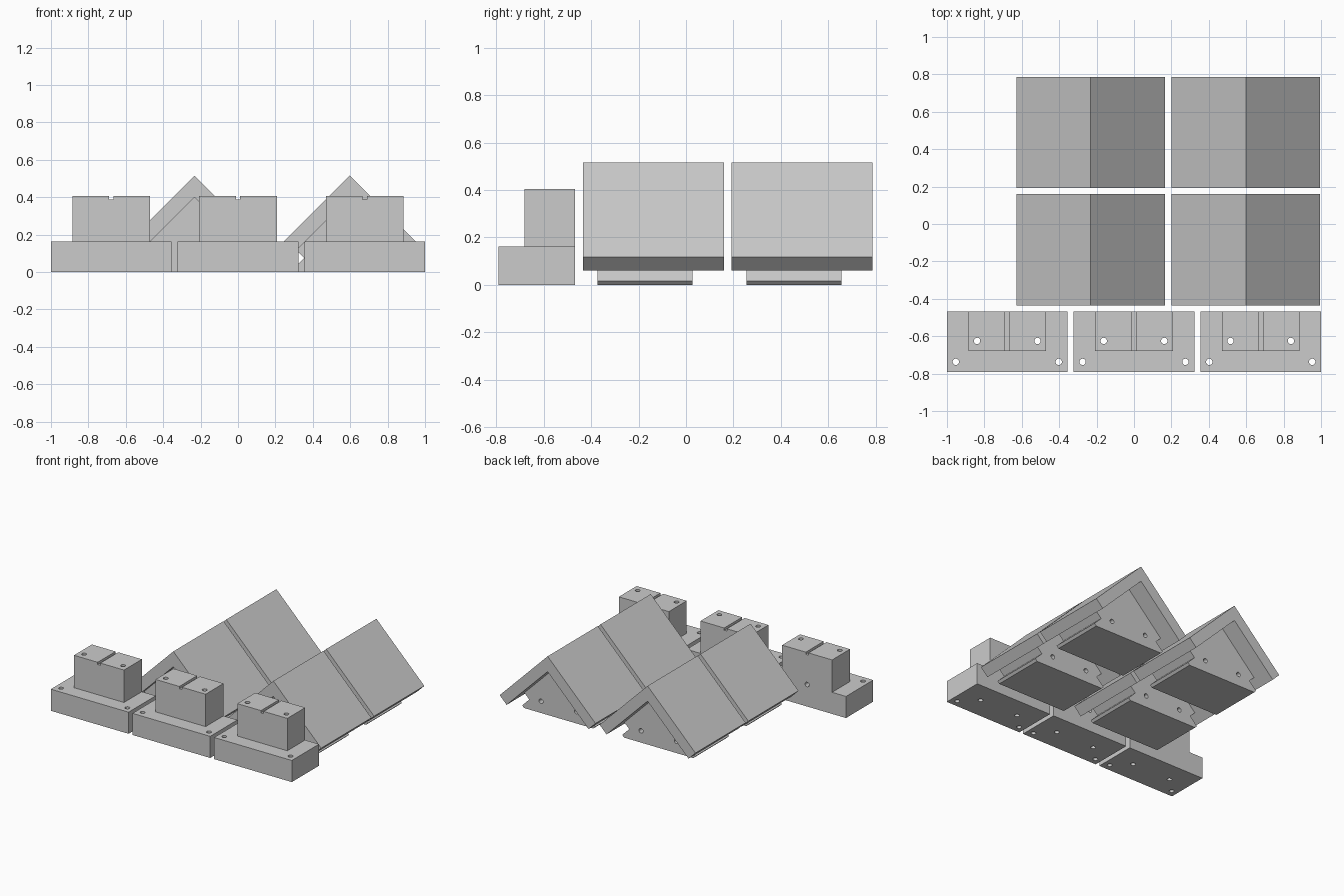
import bpy, bmesh, math
from mathutils import Matrix, Vector

if "Cube" in bpy.data.objects:
    bpy.data.objects.remove(bpy.data.objects["Cube"])

grey = bpy.data.materials.new("plain_grey")
grey.diffuse_color = (0.6, 0.6, 0.6, 1)
grey.use_nodes = True
grey.node_tree.nodes["Principled BSDF"].inputs["Base Color"].default_value = grey.diffuse_color


def new_object(name, bm):
    bmesh.ops.recalc_face_normals(bm, faces=bm.faces)
    me = bpy.data.meshes.new(name)
    bm.to_mesh(me)
    bm.free()
    ob = bpy.data.objects.new(name, me)
    bpy.context.collection.objects.link(ob)
    me.materials.append(grey)
    return ob


def prism(name, outline, axis, a, b):
    """Extrude a 2D outline along x (outline = y,z) or y (outline = x,z)."""
    bm = bmesh.new()
    pt = (lambda u, v: (a, u, v)) if axis == 'x' else (lambda u, v: (u, a, v))
    face = bm.faces.new([bm.verts.new(pt(u, v)) for u, v in outline])
    new = bmesh.ops.extrude_face_region(bm, geom=[face])["geom"]
    shift = Vector((b - a, 0, 0)) if axis == 'x' else Vector((0, b - a, 0))
    bmesh.ops.translate(bm, vec=shift,
                        verts=[g for g in new if isinstance(g, bmesh.types.BMVert)])
    return new_object(name, bm)


def box(name, x0, x1, y0, y1, z0, z1):
    return prism(name, [(y0, z0), (y1, z0), (y1, z1), (y0, z1)], 'x', x0, x1)


def drill(name, centre, axis, length, r=0.017):
    """Cylinder cutter centred on a point, along y or z."""
    bm = bmesh.new()
    m = Matrix.Translation(centre)
    if axis == 'y':
        m = m @ Matrix.Rotation(math.pi / 2, 4, 'X')
    bmesh.ops.create_cone(bm, cap_ends=True, segments=24, radius1=r, radius2=r,
                          depth=length, matrix=m)
    return new_object(name, bm)


def cut(ob, cutters):
    for c in cutters:
        mod = ob.modifiers.new("cut", 'BOOLEAN')
        mod.operation = 'DIFFERENCE'
        mod.solver = 'EXACT'
        mod.object = c
        c.hide_render = True
    # bake the cuts, then remove the cutters
    dg = bpy.context.evaluated_depsgraph_get()
    me = bpy.data.meshes.new_from_object(ob.evaluated_get(dg))
    ob.modifiers.clear()
    ob.data = me
    for c in cutters:
        bpy.data.objects.remove(c)
    # smooth the hole walls only
    me.shade_smooth()
    me.set_sharp_from_angle(angle=math.radians(30))


# Stepped blocks: wide base, narrow upper step, centre groove, screw holes
STEP = [(-0.79, 0), (-0.468, 0), (-0.468, 0.405), (-0.68, 0.405), (-0.68, 0.162), (-0.79, 0.162)]
for i, cx in enumerate((-0.6775, 0, 0.6775)):
    block = prism(f"stepped_block_{i + 1}", STEP, 'x', cx - 0.3225, cx + 0.3225)
    cutters = []
    for s in (-1, 1):
        xa, xb = sorted((cx + s * 0.2075, cx + s * 0.4))
        cutters += [
            box("shoulder_cutter", xa, xb, -0.9, -0.4, 0.162, 0.5),
            drill("upper_hole_cutter", (cx + s * 0.1615, -0.625, 0.2), 'z', 0.6),
            drill("base_hole_cutter", (cx + s * 0.275, -0.737, 0.1), 'z', 0.4),
        ]
    cutters.append(box("groove_cutter", cx - 0.011, cx + 0.011, -0.9, -0.4, 0.388, 0.5))
    cutters.append(drill("rear_hole_cutter", (cx, -0.468, 0.165), 'y', 0.2))
    cut(block, cutters)

# Half outlines, mirrored: folded roof and the notched wedge beneath it
ROOF = [(0.3975, 0.1175), (0.34, 0.06)]
WEDGE = [(0.285, 0.115), (0.244, 0.075), (0.303, 0.016), (0.287, 0)]


def mirrored(half, cx, top, under=None):
    right = [(cx + x, z) for x, z in half]
    left = [(cx - x, z) for x, z in reversed(half)]
    return [(cx, top)] + right + ([(cx, under)] if under else []) + left


for i, cx in enumerate((-0.232, 0.5975)):
    for j, y in enumerate((-0.435, 0.192)):
        tag = f"{i + 1}_{j + 1}"
        prism(f"folded_roof_{tag}", mirrored(ROOF, cx, 0.515, 0.4), 'y', y, y + 0.595)
        wedge = prism(f"notched_wedge_{tag}", mirrored(WEDGE, cx, 0.4), 'y',
                      y + 0.062, y + 0.463)
        cut(wedge, [drill("wedge_hole_cutter", (cx + s * 0.147, y + 0.26, 0.088), 'y', 0.8)
                    for s in (-1, 1)])
